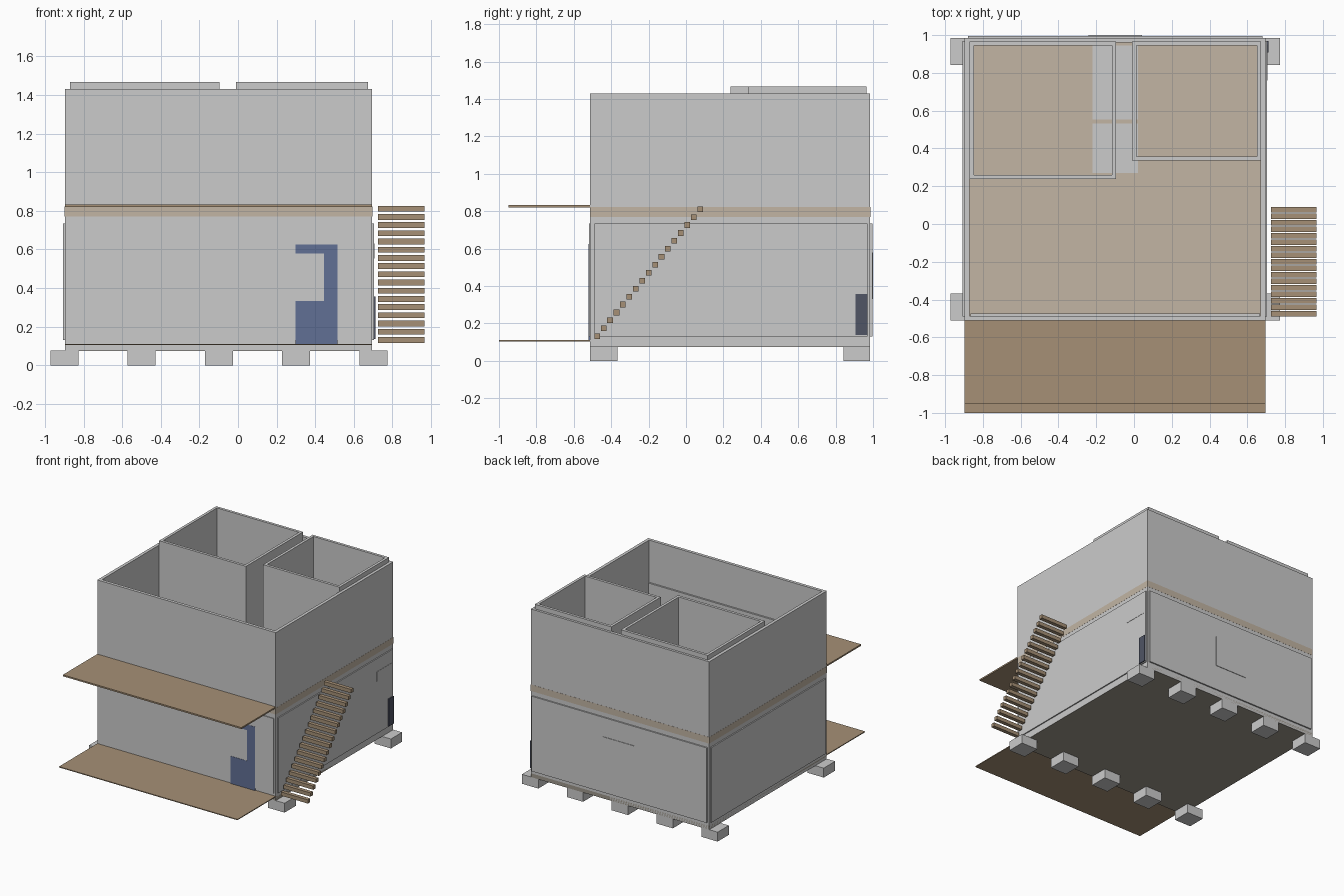
import bpy, bmesh

if "Cube" in bpy.data.objects:
    bpy.data.objects.remove(bpy.data.objects["Cube"])


def material(name, rgb):
    m = bpy.data.materials.new(name)
    m.diffuse_color = (*rgb, 1)
    m.use_nodes = True
    m.node_tree.nodes["Principled BSDF"].inputs["Base Color"].default_value = m.diffuse_color
    return m


WOOD = material("wood", (0.38, 0.28, 0.18))
FLOOR = material("pale_floor", (0.54, 0.46, 0.37))
UNDER = material("ground_floor", (0.34, 0.31, 0.26))
BLUE = material("blue_door", (0.12, 0.16, 0.30))
SLATE = material("slate", (0.08, 0.09, 0.13))


def finish(name, bm, mat):
    bmesh.ops.recalc_face_normals(bm, faces=bm.faces)
    me = bpy.data.meshes.new(name)
    bm.to_mesh(me)
    bm.free()
    ob = bpy.data.objects.new(name, me)
    bpy.context.collection.objects.link(ob)
    if mat:
        me.materials.append(mat)
    return ob


def box(name, x, y, z, mat=None):
    bm = bmesh.new()
    bmesh.ops.create_cube(bm, size=1)
    for v in bm.verts:
        for i, (lo, hi) in enumerate((x, y, z)):
            v.co[i] = lo if v.co[i] < 0 else hi
    return finish(name, bm, mat)


def wall_ring(name, x, y, z, t):
    """Four walls as one open-topped, open-bottomed tube."""
    def rect(d, h):
        return [(x[0] + d, y[0] + d, h), (x[1] - d, y[0] + d, h),
                (x[1] - d, y[1] - d, h), (x[0] + d, y[1] - d, h)]
    bm = bmesh.new()
    loops = [[bm.verts.new(p) for p in rect(d, h)]
             for d, h in ((0, z[0]), (0, z[1]), (t, z[1]), (t, z[0]))]
    for a, b in zip(loops, loops[1:] + loops[:1]):
        for i in range(4):
            j = (i + 1) % 4
            bm.faces.new((a[i], a[j], b[j], b[i]))
    return finish(name, bm, None)


X, Y = (-0.897, 0.695), (-0.512, 0.985)

# foundation blocks
for i in range(5):
    cx = -0.899 + 0.4 * i
    box(f"front_footing_{i}", (cx - 0.073, cx + 0.073), (-0.512, -0.367), (0, 0.076))
    box(f"back_footing_{i}", (cx - 0.073, cx + 0.073), (0.843, 0.985), (0, 0.076))

# outer shell and floors
wall_ring("outer_walls", X, Y, (0.076, 1.43), 0.025)
box("ground_floor", X, Y, (0.075, 0.106), UNDER)
box("upper_floor", (X[0] - 0.001, X[1] + 0.001), (Y[0] - 0.001, Y[1] + 0.001), (0.77, 0.822), FLOOR)

# raised panels on the lower storey
pz = (0.13, 0.735)
box("left_panel", (-0.907, -0.89), (-0.49, 0.97), pz)
box("right_panel", (0.69, 0.704), (-0.49, 0.97), pz)
box("back_panel", (-0.88, 0.68), (0.975, 0.996), pz)
box("front_panel", (-0.88, 0.68), (-0.518, -0.5), pz)

# upper rooms
wall_ring("left_room_walls", (-0.87, -0.095), (0.238, 0.966), (0.82, 1.467), 0.022)
wall_ring("right_room_walls", (-0.01, 0.672), (0.335, 0.966), (0.82, 1.467), 0.022)
box("front_inner_ledge", (-0.866, 0.666), (-0.49, -0.473), (0.82, 1.09))

# grey floor patches between the rooms
box("floor_patch_front", (-0.22, 0.02), (0.27, 0.532), (0.815, 0.825))
box("floor_patch_back", (-0.22, 0.02), (0.553, 0.945), (0.815, 0.825))

# decks
box("lower_deck", X, (-1.0, -0.51), (0.104, 0.111), WOOD)
box("upper_deck", X, (-0.95, -0.51), (0.82, 0.832), WOOD)

# stair treads
for i in range(17):
    y = -0.475 + 0.0344 * i
    z = 0.131 + 0.0425 * i
    box(f"stair_tread_{i}", (0.725, 0.966), (y - 0.015, y + 0.015), (z - 0.015, z + 0.015), WOOD)

# C-shaped blue door on the front
bm = bmesh.new()
outline = [(0.298, 0.111), (0.515, 0.111), (0.515, 0.625), (0.298, 0.625),
           (0.298, 0.58), (0.446, 0.58), (0.446, 0.332), (0.298, 0.332)]
face = bm.faces.new([bm.verts.new((x, -0.52, z)) for x, z in outline])
ext = bmesh.ops.extrude_face_region(bm, geom=[face], use_keep_orig=True)
for v in ext["geom"]:
    if isinstance(v, bmesh.types.BMVert):
        v.co.y += 0.012
finish("front_door", bm, BLUE)

# small fittings on the right and back walls
box("side_hatch", (0.695, 0.712), (0.907, 0.97), (0.137, 0.357), SLATE)
box("side_window", (0.695, 0.706), (0.76, 0.95), (0.553, 0.63))
box("back_window", (-0.24, 0.042), (0.985, 1.0), (0.33, 0.58))
